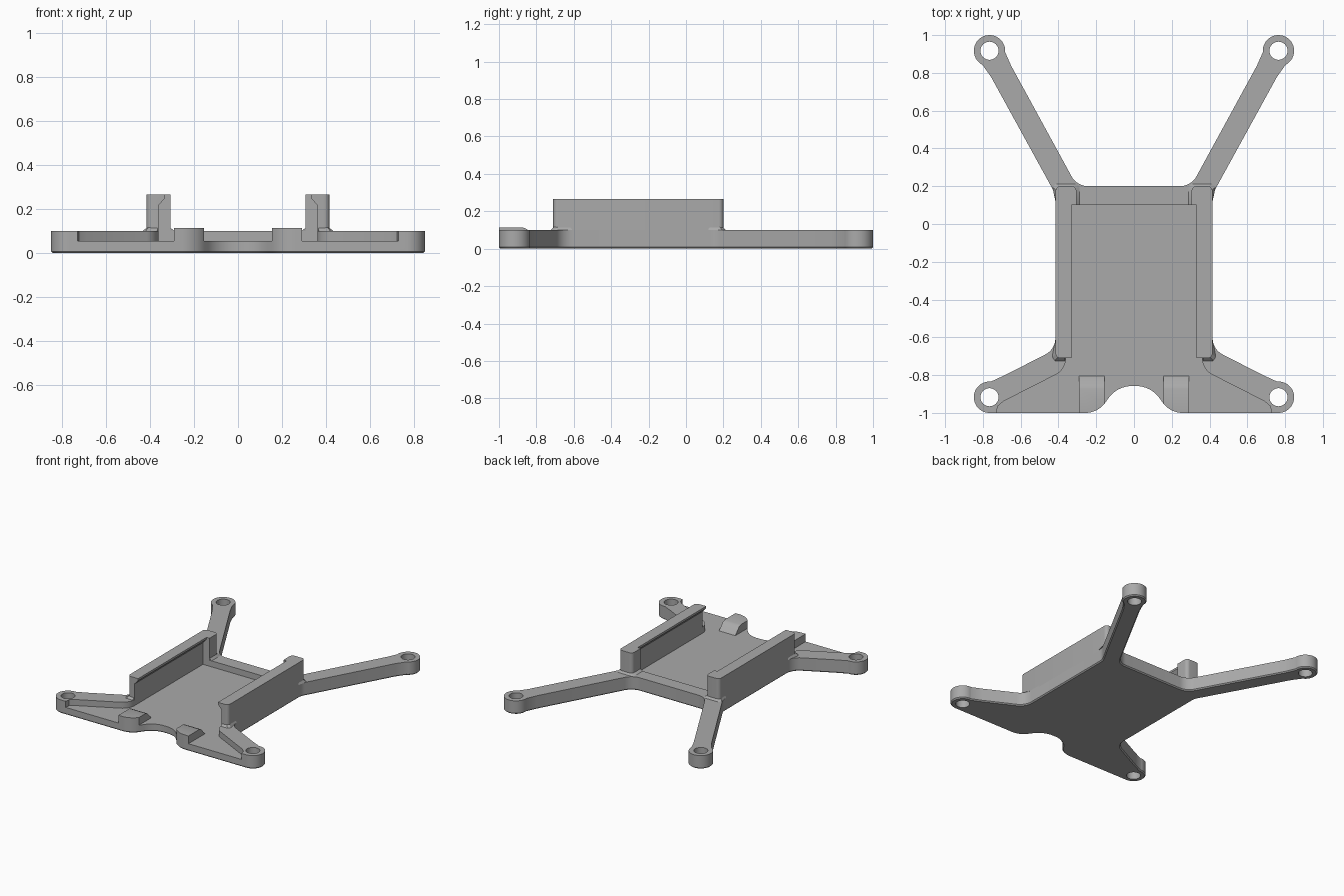
import bpy, bmesh, math
from mathutils import Vector

cube = bpy.data.objects.get("Cube")
if cube:
    bpy.data.objects.remove(cube, do_unlink=True)

grey = bpy.data.materials.new("matte grey")
grey.use_nodes = True
COLOUR = (0.4, 0.4, 0.4, 1)
grey.diffuse_color = COLOUR
grey.node_tree.nodes["Principled BSDF"].inputs["Base Color"].default_value = COLOUR


def rounded(points, steps=8):
    """Polyline whose (x, y, radius) corners become fillets; (x, y) stay sharp."""
    out = []
    for i, p in enumerate(points):
        here = Vector(p[:2])
        if len(p) < 3:
            out.append(here)
            continue
        a = (Vector(points[i - 1][:2]) - here).normalized()
        b = (Vector(points[(i + 1) % len(points)][:2]) - here).normalized()
        half = a.angle(b) / 2
        centre = here + (a + b).normalized() * p[2] / math.sin(half)
        start = here + a * p[2] / math.tan(half) - centre
        end = here + b * p[2] / math.tan(half) - centre
        for k in range(steps + 1):
            out.append(centre + start.lerp(end, k / steps).normalized() * p[2])
    return out


def arc(centre, r, a0, a1, steps=28):
    angles = [math.radians(a0 + (a1 - a0) * k / steps) for k in range(steps + 1)]
    return [(centre[0] + r * math.cos(a), centre[1] + r * math.sin(a)) for a in angles]


def symmetric(half):
    """Close a right-hand outline with its mirror image."""
    return half + [Vector((-p[0], p[1])) for p in reversed(half) if abs(p[0]) > 1e-5]


def finish(name, bm):
    bmesh.ops.recalc_face_normals(bm, faces=bm.faces)
    mesh = bpy.data.meshes.new(name)
    bm.to_mesh(mesh)
    bm.free()
    mesh.materials.append(grey)
    obj = bpy.data.objects.new(name, mesh)
    bpy.context.collection.objects.link(obj)
    return obj


def loft(name, lower, upper, bevel=None, width=0.01, segments=1):
    """Solid between two matching 3D loops; bevel picks edges by a rule."""
    bm = bmesh.new()
    lo = [bm.verts.new(p) for p in lower]
    hi = [bm.verts.new(p) for p in upper]
    bm.faces.new(lo)
    bm.faces.new(hi)
    for i in range(len(lo)):
        bm.faces.new((lo[i - 1], lo[i], hi[i], hi[i - 1]))
    bmesh.ops.recalc_face_normals(bm, faces=bm.faces)
    if bevel:
        edges = [e for e in bm.edges if bevel(e)]
        bmesh.ops.bevel(bm, geom=edges, offset=width, segments=segments,
                        profile=0.5, affect='EDGES')
    return finish(name, bm)


def prism(name, outline, z0, z1, **kw):
    return loft(name, [(p[0], p[1], z0) for p in outline],
                [(p[0], p[1], z1) for p in outline], **kw)


def cut(obj, cutter, operation='DIFFERENCE'):
    mod = obj.modifiers.new("cut", 'BOOLEAN')
    mod.operation, mod.solver, mod.object = operation, 'EXACT', cutter
    graph = bpy.context.evaluated_depsgraph_get()
    mesh = bpy.data.meshes.new_from_object(obj.evaluated_get(graph))
    obj.modifiers.clear()
    obj.data = mesh


# Frame outline: four arms with round ends and a curved front notch
BACK, FRONT = (0.765, 0.917), (0.765, -0.917)
END_R, HOLE_R = 0.083, 0.048
half = [(0, 0.2), (0.302, 0.2, 0.1), (0.65, 0.837)]
half += arc(BACK, END_R, 185, -63)
half += [(0.757, 0.779), (0.415, 0.156, 0.1), (0.415, -0.663, 0.1), (0.683, -0.80)]
half += arc(FRONT, END_R, 95, -90)
half += [(0.19, -1, 0.13), (0.09, -0.858, 0.15), (0, -0.858)]
outline = symmetric(rounded(half))
frame = prism("frame", outline, 0, 0.1, width=0.008,
              bevel=lambda e: all(v.co.z < 0.001 for v in e.verts))

# Recessed floor, open at the front
pocket = symmetric(rounded([(0, 0.1), (0.36, 0.1), (0.36, -0.77, 0.1), (0.69, -0.938),
                            (0.722, -0.965), (0.735, -1.05), (0, -1.05)]))
cutters = [prism("pocket_cutter", pocket, 0.055, 0.3)]

# Screw holes in the arm ends
for s in (-1, 1):
    for x, y in (BACK, FRONT):
        ring = arc((s * x, y), HOLE_R, 0, 360, 32)[:-1]
        cutters.append(prism("hole_cutter", ring, -0.1, 0.3))
for cutter in cutters:
    cut(frame, cutter)

parts = [frame]
clip = prism("outline_cutter", outline, -0.1, 0.4)
cutters.append(clip)

for s, side in ((1, "left"), (-1, "right")):
    # Side rail with an inward lip
    profile = [(0.36, 0.09), (0.415, 0.09), (0.415, 0.265),
               (0.33, 0.265), (0.33, 0.25), (0.36, 0.217)]
    parts.append(loft(side + "_rail",
                      [(s * x, -0.71, z) for x, z in profile],
                      [(s * x, 0.1, z) for x, z in profile],
                      width=0.025, segments=5,
                      bevel=lambda e: all(abs(v.co.x) > 0.41 and v.co.y < -0.7
                                          for v in e.verts)))

    # Back stop block closing the rail
    block = rounded([(0.305, 0.1), (0.415, 0.1), (0.415, 0.2, 0.025), (0.305, 0.2, 0.025)])
    parts.append(prism(side + "_back_stop", [(s * x, y) for x, y in block], 0.09, 0.265))

    # Flared feet where the rail meets the arms
    feet = {
        "front_foot": ([(0.365, -0.725), (0.42, -0.725), (0.434, -0.705), (0.416, -0.61)],
                       [(0.365, -0.708), (0.405, -0.708), (0.413, -0.69), (0.413, -0.61)]),
        "back_foot": ([(0.287, 0.1), (0.287, 0.198), (0.305, 0.214), (0.415, 0.214),
                       (0.432, 0.195), (0.416, 0.12)],
                      [(0.307, 0.1), (0.307, 0.18), (0.325, 0.198), (0.395, 0.198),
                       (0.413, 0.18), (0.413, 0.12)])}
    for name, (low, high) in feet.items():
        parts.append(loft(side + "_" + name, [(s * x, y, 0.099) for x, y in low],
                          [(s * x, y, 0.116) for x, y in high]))

    # Ramped front catch, trimmed to the frame outline
    ramp = [(-1.05, 0.05), (-1.05, 0.113), (-0.872, 0.113), (-0.85, 0.105), (-0.8, 0.05)]
    catch = loft(side + "_front_catch", [(s * 0.155, y, z) for y, z in ramp],
                 [(s * 0.29, y, z) for y, z in ramp])
    cut(catch, clip, 'INTERSECT')
    parts.append(catch)

for cutter in cutters:
    bpy.data.objects.remove(cutter, do_unlink=True)

# Smooth fillets, crisp edges
bpy.ops.object.select_all(action='DESELECT')
for part in parts:
    part.select_set(True)
bpy.context.view_layer.objects.active = frame
bpy.ops.object.shade_smooth_by_angle(angle=math.radians(30))
